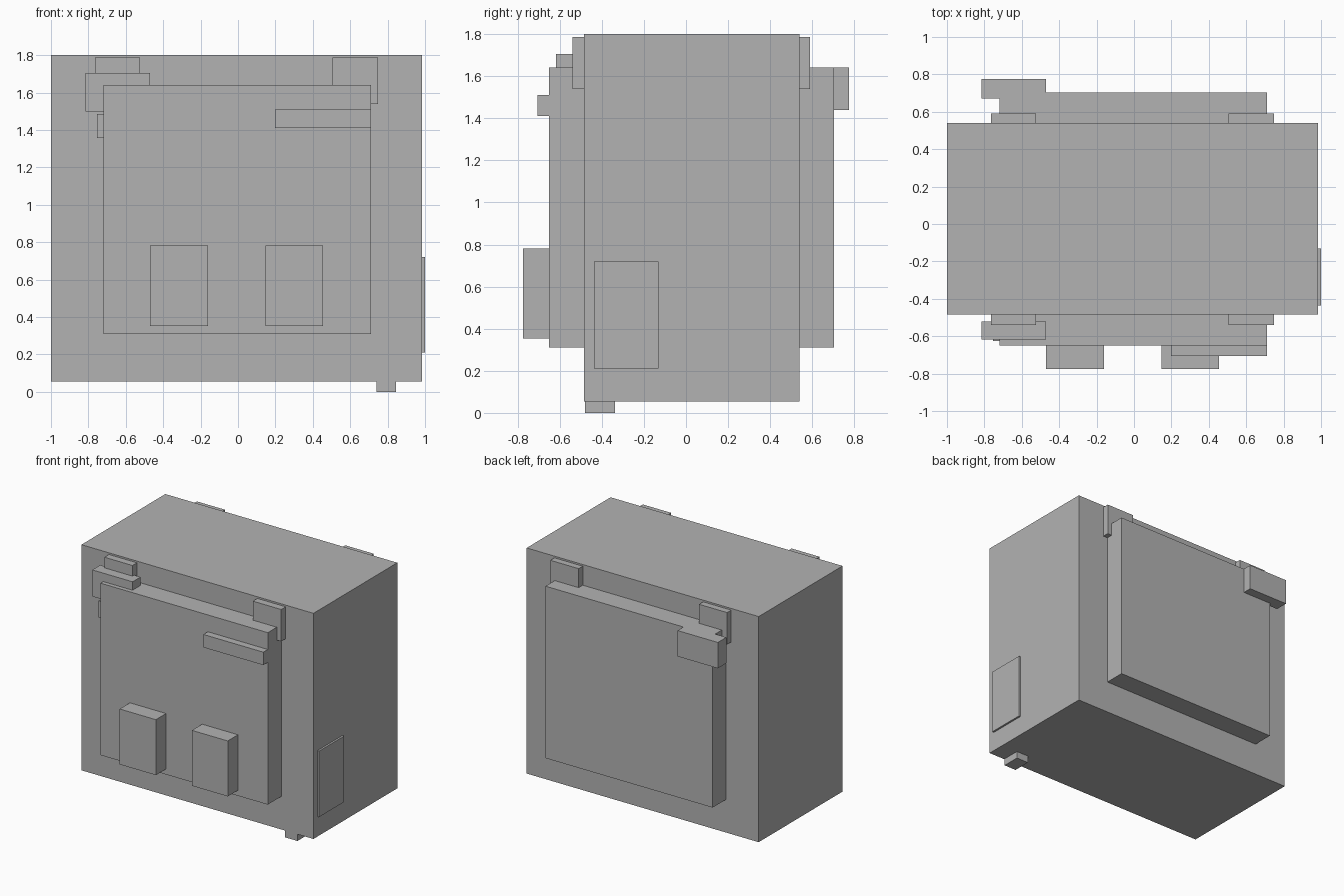
import bpy
from mathutils import Vector

if "Cube" in bpy.data.objects:
    bpy.data.objects.remove(bpy.data.objects["Cube"])

grey = bpy.data.materials.new("light_grey")
grey.diffuse_color = (0.45, 0.45, 0.45, 1)
grey.use_nodes = True
grey.node_tree.nodes["Principled BSDF"].inputs["Base Color"].default_value = grey.diffuse_color


def box(name, x, y, z):
    """Axis-aligned box from its x, y and z ranges."""
    lo, hi = Vector((x[0], y[0], z[0])), Vector((x[1], y[1], z[1]))
    bpy.ops.mesh.primitive_cube_add(size=1, location=(lo + hi) / 2)
    ob = bpy.context.object
    ob.name = name
    ob.scale = hi - lo
    bpy.ops.object.transform_apply(location=False, rotation=False, scale=True)
    ob.data.materials.append(grey)
    return ob


# Main cabinet
box("body", (-1, 0.985), (-0.485, 0.54), (0.055, 1.8))

# Raised panels and hinge blocks on the front and back
for side, panel_y, hinge_y in (("front", (-0.65, -0.485), (-0.54, -0.485)),
                               ("back", (0.54, 0.703), (0.54, 0.59))):
    box(side + "_panel", (-0.72, 0.71), panel_y, (0.31, 1.64))
    box(side + "_left_hinge", (-0.765, -0.525), hinge_y, (1.54, 1.787))
    box(side + "_right_hinge", (0.505, 0.748), hinge_y, (1.54, 1.787))

# Latches at the upper corner of each panel
box("front_latch", (-0.815, -0.47), (-0.617, -0.52), (1.5, 1.705))
box("back_latch", (-0.815, -0.47), (0.672, 0.775), (1.44, 1.64))
box("latch_tab", (-0.755, -0.7), (-0.625, -0.55), (1.357, 1.485))

# Front handle bar and pads
box("handle_bar", (0.197, 0.71), (-0.705, -0.65), (1.41, 1.51))
box("left_pad", (-0.47, -0.16), (-0.775, -0.65), (0.353, 0.782))
box("right_pad", (0.148, 0.455), (-0.775, -0.65), (0.353, 0.782))

# Side hatch and single foot
box("side_hatch", (0.985, 1.0), (-0.437, -0.13), (0.21, 0.72))
box("foot", (0.74, 0.845), (-0.48, -0.338), (0, 0.055))
